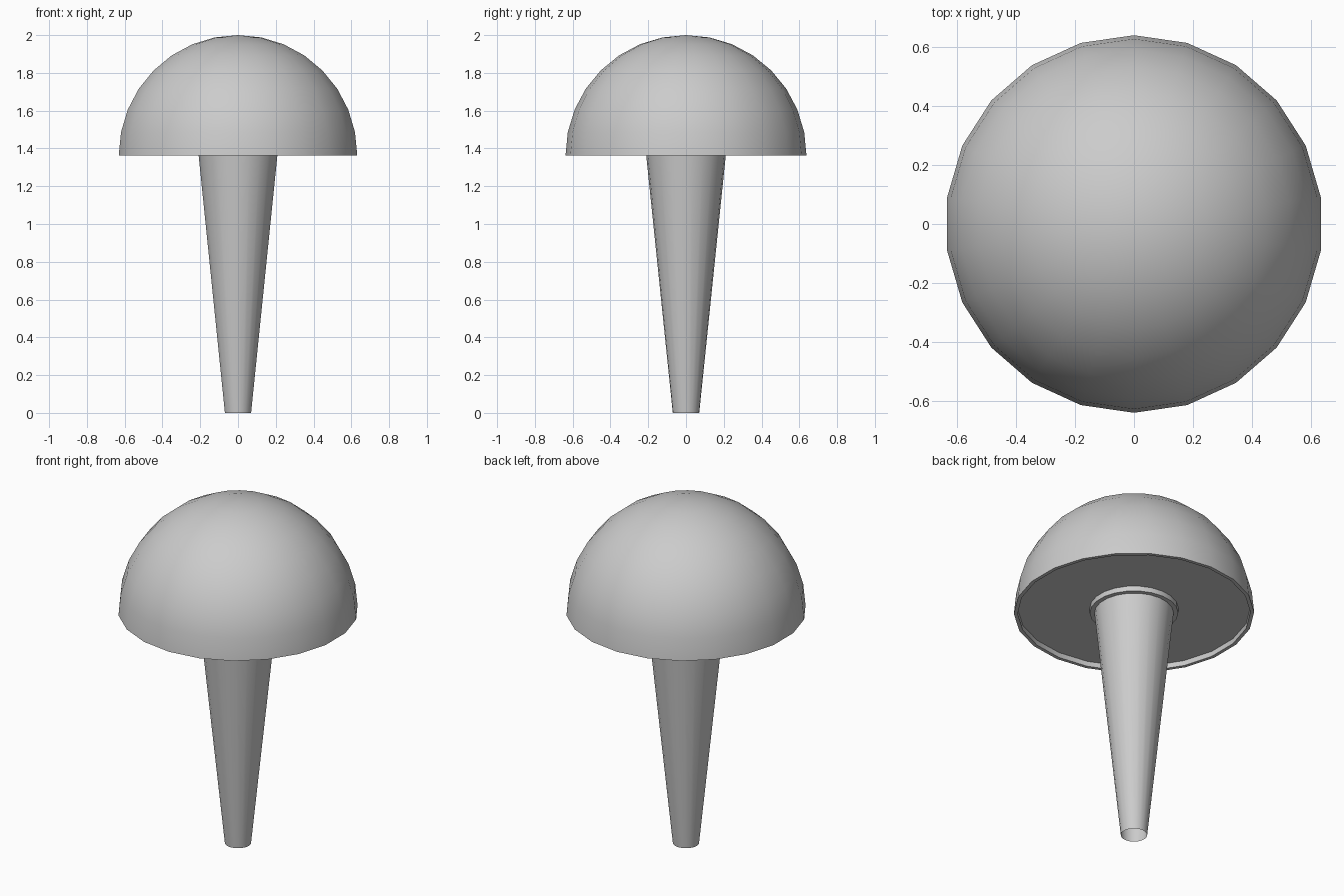
import bpy, bmesh
from math import sin, cos, pi, radians

if "Cube" in bpy.data.objects:
    bpy.data.objects.remove(bpy.data.objects["Cube"])

SIDES = 22
R = 0.638
RIM_Z = 2.0 - R


def lathe(name, profile):
    """Revolve (radius, z) points around z; radius 0 makes a pole."""
    bm = bmesh.new()
    rings = []
    for r, z in profile:
        if r < 1e-6:
            rings.append([bm.verts.new((0, 0, z))])
        else:
            rings.append([bm.verts.new((r * sin(2 * pi * i / SIDES),
                                        r * cos(2 * pi * i / SIDES), z))
                          for i in range(SIDES)])
    for a, b in zip(rings, rings[1:]):
        for i in range(SIDES):
            j = (i + 1) % SIDES
            quad = [a[i % len(a)], a[j % len(a)], b[j % len(b)], b[i % len(b)]]
            bm.faces.new(list(dict.fromkeys(quad)))
    bmesh.ops.recalc_face_normals(bm, faces=bm.faces[:])
    mesh = bpy.data.meshes.new(name)
    bm.to_mesh(mesh)
    bm.free()
    obj = bpy.data.objects.new(name, mesh)
    bpy.context.collection.objects.link(obj)
    bpy.ops.object.select_all(action='DESELECT')
    obj.select_set(True)
    bpy.context.view_layer.objects.active = obj
    bpy.ops.object.shade_smooth_by_angle(angle=radians(35))
    return obj


# Domed cap with a thin rim, recessed underside and collar around the stem
dome = [(R * sin(k * pi / 16), RIM_Z + R * cos(k * pi / 16)) for k in range(9)]
underside = [(0.618, RIM_Z), (0.618, RIM_Z + 0.03), (0.235, RIM_Z + 0.03),
             (0.235, RIM_Z), (0.205, RIM_Z)]
lathe("cap", dome + underside)

# Tapered hollow stem, open at the foot
lathe("stem", [(0.07, 0.0), (0.211, RIM_Z + 0.005)])
